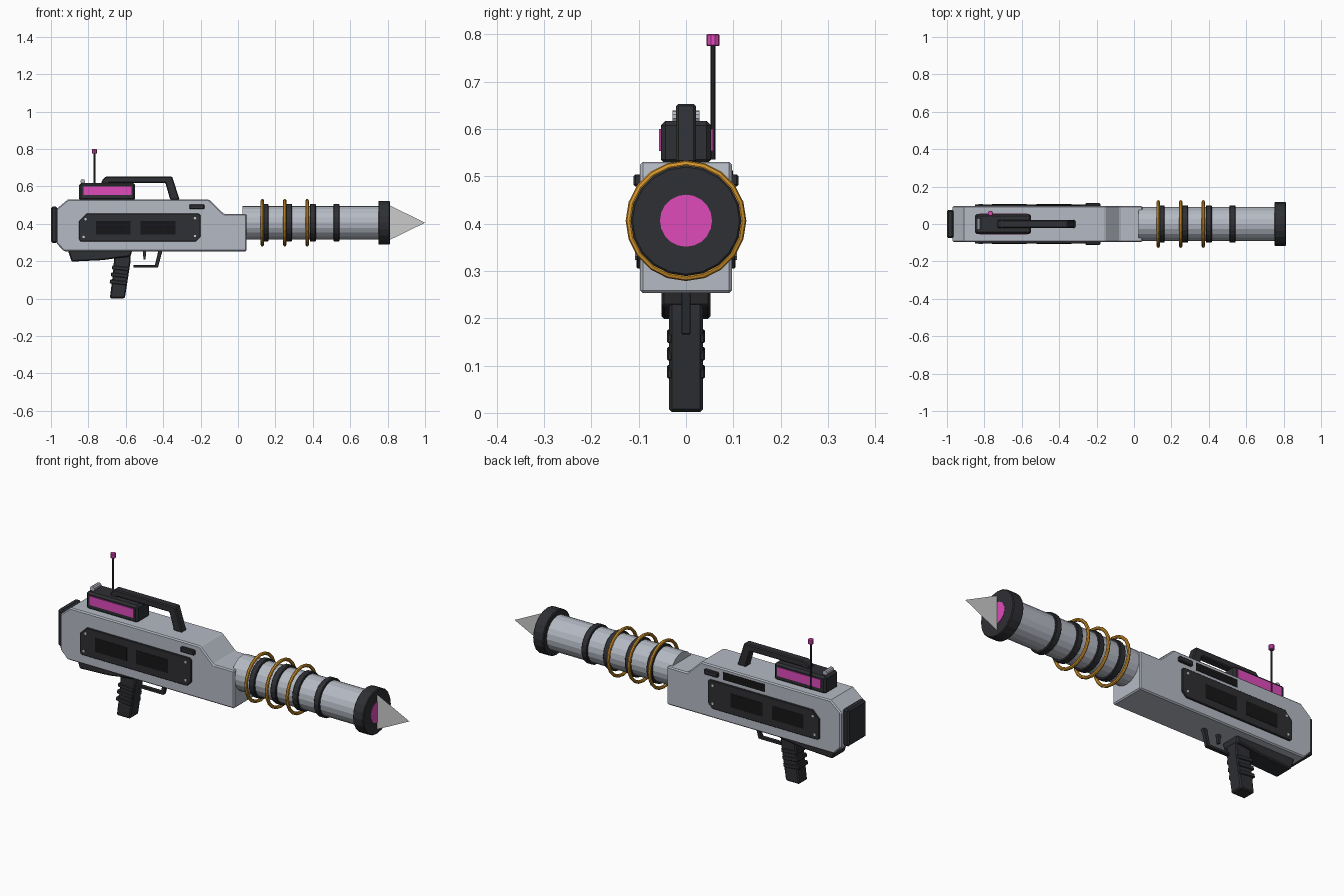
import bpy, bmesh, math
from mathutils import Matrix, Vector

if "Cube" in bpy.data.objects:
    bpy.data.objects.remove(bpy.data.objects["Cube"])


def material(name, rgb):
    m = bpy.data.materials.new(name)
    m.diffuse_color = (*rgb, 1)
    m.use_nodes = True
    m.node_tree.nodes["Principled BSDF"].inputs["Base Color"].default_value = m.diffuse_color
    return m


SHELL = material("shell", (0.46, 0.49, 0.55))
DARK = material("dark", (0.028, 0.029, 0.034))
BLACK = material("black", (0.008, 0.008, 0.009))
GOLD = material("gold", (0.68, 0.31, 0.025))
PINK = material("pink", (0.74, 0.07, 0.50))
AXIS_Z = 0.406


def finish(name, bm, mat=None, bevel=0):
    bmesh.ops.recalc_face_normals(bm, faces=bm.faces)
    mesh = bpy.data.meshes.new(name)
    bm.to_mesh(mesh)
    bm.free()
    ob = bpy.data.objects.new(name, mesh)
    bpy.context.collection.objects.link(ob)
    if mat:
        mesh.materials.append(mat)
    if bevel:
        mod = ob.modifiers.new("bevel", 'BEVEL')
        mod.width = bevel
        mod.segments = 1
        mod.limit_method = 'ANGLE'
        mod.angle_limit = math.radians(40)
    return ob


def prism(name, pts, y0, y1, mat=None, bevel=0):
    """Side profile in x, z extruded from y0 to y1."""
    bm = bmesh.new()
    face = bm.faces.new([bm.verts.new((x, y0, z)) for x, z in pts])
    ext = bmesh.ops.extrude_face_region(bm, geom=[face])
    vs = [v for v in ext["geom"] if isinstance(v, bmesh.types.BMVert)]
    bmesh.ops.translate(bm, verts=vs, vec=(0, y1 - y0, 0))
    return finish(name, bm, mat, bevel)


def box(name, x0, x1, y0, y1, z0, z1, mat=None, bevel=0):
    return prism(name, [(x0, z0), (x1, z0), (x1, z1), (x0, z1)], y0, y1, mat, bevel)


def rod(name, a, b, r, sides, mat=None, bevel=0):
    """Cylinder between two points."""
    a, b = Vector(a), Vector(b)
    d = b - a
    bm = bmesh.new()
    m = Matrix.Translation((a + b) / 2) @ d.to_track_quat('Z', 'Y').to_matrix().to_4x4()
    bmesh.ops.create_cone(bm, cap_ends=True, segments=sides, radius1=r, radius2=r,
                          depth=d.length, matrix=m)
    return finish(name, bm, mat, bevel)


def barrel_part(name, x0, x1, r, mat=None, bevel=0):
    return rod(name, (x0, 0, AXIS_Z), (x1, 0, AXIS_Z), r, 20, mat, bevel)


# Main body and rear cap
prism("body", [(-0.97, 0.295), (-0.93, 0.253), (0.045, 0.253), (0.045, 0.453),
               (-0.075, 0.453), (-0.155, 0.53), (-0.91, 0.53), (-0.97, 0.48)],
      -0.097, 0.097, SHELL, 0.006)
box("rear_cap", -1.0, -0.965, -0.075, 0.075, 0.298, 0.492, DARK, 0.008)

# Barrel, clamps, coils and muzzle
barrel_part("barrel", 0.025, 0.78, 0.09, SHELL)
for i, x in enumerate((0.147, 0.273, 0.4, 0.526)):
    barrel_part(f"barrel_clamp_{i}", x - 0.016, x + 0.016, 0.1, DARK, 0.003)
for i, x in enumerate((0.13, 0.25, 0.37)):
    bpy.ops.mesh.primitive_torus_add(major_segments=20, minor_segments=8,
                                     major_radius=0.119, minor_radius=0.0085,
                                     location=(x, 0, AXIS_Z),
                                     rotation=(0, math.pi / 2, 0))
    coil = bpy.context.object
    coil.name = f"coil_ring_{i}"
    coil.data.materials.append(GOLD)
barrel_part("muzzle", 0.75, 0.812, 0.117, DARK, 0.004)
barrel_part("muzzle_glow", 0.80, 0.8135, 0.055, PINK)

# Flat triangular muzzle flash
bm = bmesh.new()
bm.faces.new([bm.verts.new(p) for p in ((0.812, 0, AXIS_Z - 0.092), (1.0, 0, AXIS_Z),
                                        (0.812, 0, AXIS_Z + 0.092))])
finish("muzzle_flash", bm)

# Side panels, insets, bolts and vents on both sides
for s, side in ((-1, "front"), (1, "back")):
    prism(f"side_panel_{side}",
          [(-0.85, 0.315), (-0.84, 0.305), (-0.225, 0.305), (-0.2, 0.33),
           (-0.2, 0.445), (-0.21, 0.455), (-0.81, 0.455), (-0.85, 0.415)],
          s * 0.09, s * 0.105, DARK, 0.003)
    for i, x in enumerate((-0.76, -0.52)):
        box(f"panel_inset_{side}_{i}", x, x + 0.185, s * 0.1, s * 0.1065,
            0.343, 0.415, BLACK)
    for i, (x, z) in enumerate(((-0.825, 0.33), (-0.815, 0.425), (-0.23, 0.335), (-0.23, 0.43))):
        rod(f"panel_bolt_{side}_{i}", (x, s * 0.1, z), (x, s * 0.108, z), 0.007, 8)
    box(f"side_vent_{side}", -0.26, -0.18, s * 0.09, s * 0.111, 0.478, 0.504, DARK, 0.004)
# Ejection port on the far side only
box("ejection_port", -0.53, -0.285, 0.09, 0.099, 0.472, 0.512, BLACK)

# Top sight box with screens, knob and antenna
box("sight_box", -0.85, -0.55, -0.053, 0.053, 0.525, 0.617, DARK, 0.01)
for s, side in ((-1, "front"), (1, "back")):
    box(f"sight_screen_{side}", -0.825, -0.57, s * 0.045, s * 0.057, 0.553, 0.6, PINK)
rod("sight_knob", (-0.83, -0.029, 0.626), (-0.83, 0.029, 0.626), 0.013, 10, SHELL)
rod("antenna", (-0.768, 0.057, 0.535), (-0.768, 0.057, 0.78), 0.005, 8, DARK)
rod("antenna_tip", (-0.768, 0.057, 0.775), (-0.768, 0.057, 0.8), 0.014, 10, PINK, 0.002)

# Carry handle
prism("carry_handle", [(-0.73, 0.605), (-0.73, 0.628), (-0.708, 0.653), (-0.352, 0.653),
                       (-0.312, 0.528), (-0.362, 0.528), (-0.388, 0.618),
                       (-0.69, 0.618), (-0.70, 0.605)], -0.021, 0.021, DARK, 0.005)

# Underside plate, grip with ribs, trigger and guard
prism("lower_plate", [(-0.91, 0.26), (-0.89, 0.198), (-0.72, 0.206), (-0.66, 0.215),
                      (-0.575, 0.225), (-0.565, 0.26)], -0.052, 0.052, DARK, 0.006)
prism("grip", [(-0.66, 0.25), (-0.575, 0.25), (-0.575, 0.195), (-0.605, 0.002),
               (-0.685, 0.002), (-0.668, 0.14)], -0.036, 0.036, DARK, 0.006)
for i, z in enumerate((0.165, 0.128, 0.09)):
    x = -0.575 - (0.195 - z) * 0.155
    prism(f"grip_rib_{i}", [(x - 0.095, z - 0.008), (x - 0.004, z - 0.018),
                            (x - 0.001, z + 0.002), (x - 0.092, z + 0.012)],
          -0.04, 0.04, DARK, 0.003)
prism("trigger", [(-0.51, 0.26), (-0.49, 0.26), (-0.495, 0.208), (-0.505, 0.208)],
      -0.008, 0.008, DARK)
prism("trigger_guard", [(-0.425, 0.26), (-0.403, 0.26), (-0.428, 0.166), (-0.56, 0.166),
                        (-0.56, 0.18), (-0.444, 0.18)], -0.01, 0.01, DARK, 0.002)
